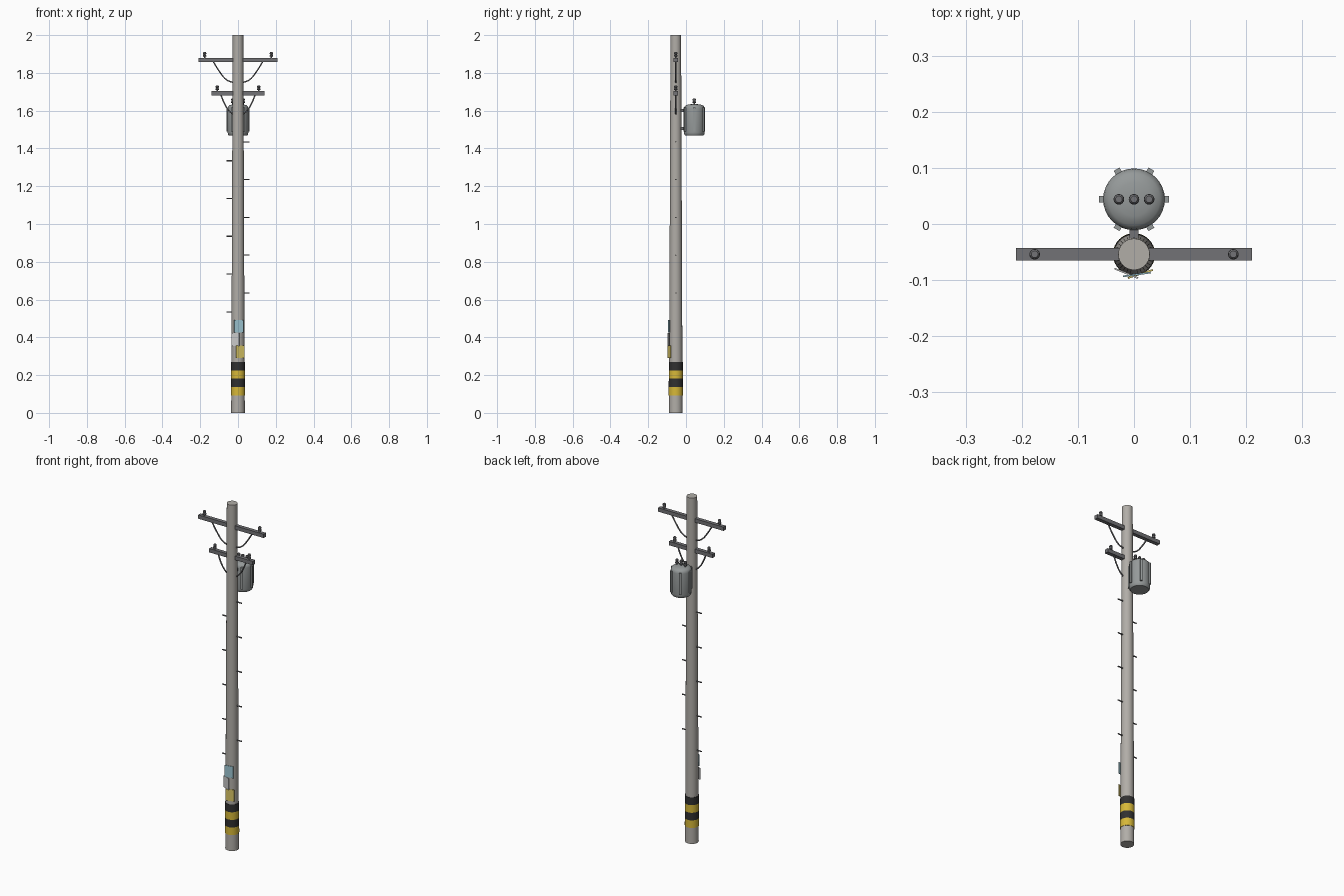
import bpy
import math
from mathutils import Matrix, Vector

cube = bpy.data.objects.get("Cube")
if cube:
    bpy.data.objects.remove(cube, do_unlink=True)

POLE_Y = -0.054
TANK_Y = 0.044


def material(name, rgb):
    mat = bpy.data.materials.new(name)
    mat.use_nodes = True
    mat.diffuse_color = (*rgb, 1)
    mat.node_tree.nodes["Principled BSDF"].inputs["Base Color"].default_value = (*rgb, 1)
    return mat


BLACK = material("black_paint", (0.03, 0.03, 0.03))
YELLOW = material("yellow_paint", (0.68, 0.48, 0.04))
STEEL = material("dark_steel", (0.17, 0.17, 0.18))
WOOD = material("weathered_pole", (0.44, 0.42, 0.39))
TANK = material("tank_grey", (0.3, 0.32, 0.32))
BLUE = material("blue_paper", (0.33, 0.55, 0.63))
WHITE = material("white_paper", (0.65, 0.65, 0.63))
CREAM = material("yellow_paper", (0.68, 0.55, 0.13))


def add_mesh(name, verts, faces, mat=None, smooth=True):
    mesh = bpy.data.meshes.new(name)
    mesh.from_pydata(verts, [], faces)
    obj = bpy.data.objects.new(name, mesh)
    bpy.context.collection.objects.link(obj)
    if mat:
        mesh.materials.append(mat)
    if smooth:
        bpy.ops.object.select_all(action="DESELECT")
        obj.select_set(True)
        bpy.context.view_layer.objects.active = obj
        bpy.ops.object.shade_smooth_by_angle(angle=math.radians(35))
    return obj


def lathe(name, profile, location, mat=None, sides=24):
    """Turn a bottom-to-top (radius, height) profile into a capped solid."""
    verts = [(r * math.cos(math.tau * i / sides), r * math.sin(math.tau * i / sides), z)
             for r, z in profile for i in range(sides)]
    faces = [(k * sides + i, k * sides + (i + 1) % sides,
              (k + 1) * sides + (i + 1) % sides, (k + 1) * sides + i)
             for k in range(len(profile) - 1) for i in range(sides)]
    faces.append(tuple(reversed(range(sides))))
    faces.append(tuple(range(len(verts) - sides, len(verts))))
    obj = add_mesh(name, verts, faces, mat)
    obj.location = location
    return obj


def box(name, size, location, mat=None, turn=0):
    verts = [(x * size[0] / 2, y * size[1] / 2, z * size[2] / 2)
             for x in (-1, 1) for y in (-1, 1) for z in (-1, 1)]
    faces = [(0, 1, 3, 2), (4, 6, 7, 5), (0, 4, 5, 1), (2, 3, 7, 6), (0, 2, 6, 4), (1, 5, 7, 3)]
    obj = add_mesh(name, verts, faces, mat, smooth=False)
    obj.matrix_world = Matrix.Translation(Vector(location)) @ Matrix.Rotation(turn, 4, "Z")
    return obj


def rod(name, points, radius, mat):
    curve = bpy.data.curves.new(name, "CURVE")
    curve.dimensions = "3D"
    curve.bevel_depth = radius
    curve.bevel_resolution = 1
    curve.use_fill_caps = True
    curve.resolution_u = 5
    spline = curve.splines.new("BEZIER")
    spline.bezier_points.add(len(points) - 1)
    for point, co in zip(spline.bezier_points, points):
        point.co = co
        point.handle_left_type = point.handle_right_type = "AUTO"
    curve.materials.append(mat)
    obj = bpy.data.objects.new(name, curve)
    bpy.context.collection.objects.link(obj)
    return obj


def pole_radius(z):
    return 0.036 - 0.004 * z


# Tapered pole
lathe("pole", [(pole_radius(0), 0), (pole_radius(2), 2)], (0, POLE_Y, 0), WOOD, 32)

# Painted warning bands
for i in range(4):
    low, high = 0.093 + i * 0.044, 0.093 + (i + 1) * 0.044
    lathe(f"warning_band_{i + 1}", [(pole_radius(low) + 0.002, low), (pole_radius(high) + 0.002, high)],
          (0, POLE_Y, 0), BLACK if i % 2 else YELLOW, 32)

# Paper notices, each tangent to the pole
for name, width, low, high, turn, mat in (
        ("blue_notice", 0.05, 0.425, 0.492, 8, BLUE),
        ("white_notice", 0.045, 0.355, 0.422, -22, WHITE),
        ("yellow_notice", 0.047, 0.29, 0.357, 18, CREAM)):
    angle = math.radians(turn)
    r = pole_radius(low) + 0.002
    box(name, (width, 0.003, high - low),
        (r * math.sin(angle), POLE_Y - r * math.cos(angle), (low + high) / 2), mat, angle)

# Climbing steps, alternating sides
for i in range(10):
    side = -1 if i % 2 == 0 else 1
    z = 0.535 + i * 0.1
    rod(f"climbing_step_{i + 1}", [(side * 0.02, POLE_Y, z), (side * 0.062, POLE_Y, z)], 0.0035, STEEL)

INSULATOR = [(0.004, 0), (0.004, 0.008), (0.0095, 0.010), (0.0095, 0.016), (0.006, 0.018),
             (0.006, 0.021), (0.009, 0.023), (0.009, 0.029), (0.006, 0.033)]

# Crossarms with insulators and curved braces
for level, z, half, pin_x, brace in (
        ("upper", 1.868, 0.21, 0.177, ((0.13, -0.01), (0.1, -0.058), (0.06, -0.105), (0.015, -0.122))),
        ("lower", 1.692, 0.14, 0.11, ((0.09, -0.01), (0.07, -0.058), (0.045, -0.095), (0.015, -0.118)))):
    box(f"{level}_crossarm", (half * 2, 0.022, 0.022), (0, POLE_Y, z), STEEL)
    for side, label in ((1, "left"), (-1, "right")):
        lathe(f"{level}_{label}_insulator", INSULATOR, (side * pin_x, POLE_Y, z + 0.009), STEEL, 16)
        rod(f"{level}_{label}_brace", [(side * x, POLE_Y, z + dz) for x, dz in brace], 0.004, STEEL)

# Transformer tank with domed lid
lathe("transformer_tank", [(0.048, 1.468), (0.053, 1.474), (0.055, 1.485), (0.055, 1.61),
                           (0.053, 1.62), (0.046, 1.628), (0.03, 1.633), (0.01, 1.635)],
      (0, TANK_Y, 0), TANK, 32)

# Cooling ribs around the tank
for i in range(6):
    angle = i * math.pi / 3
    box(f"cooling_rib_{i + 1}", (0.008, 0.012, 0.125),
        (0.058 * math.cos(angle), TANK_Y + 0.058 * math.sin(angle), 1.553), TANK, angle)

# Bushings on the lid
for i, x in enumerate((-0.027, 0, 0.027)):
    lathe(f"bushing_{i + 1}", INSULATOR, (x, TANK_Y, 1.632), STEEL, 16)

# Brackets holding the tank to the pole
for label, z in (("upper", 1.6), ("lower", 1.505)):
    box(f"{label}_tank_bracket", (0.016, 0.042, 0.016), (0, -0.02, z), STEEL)
